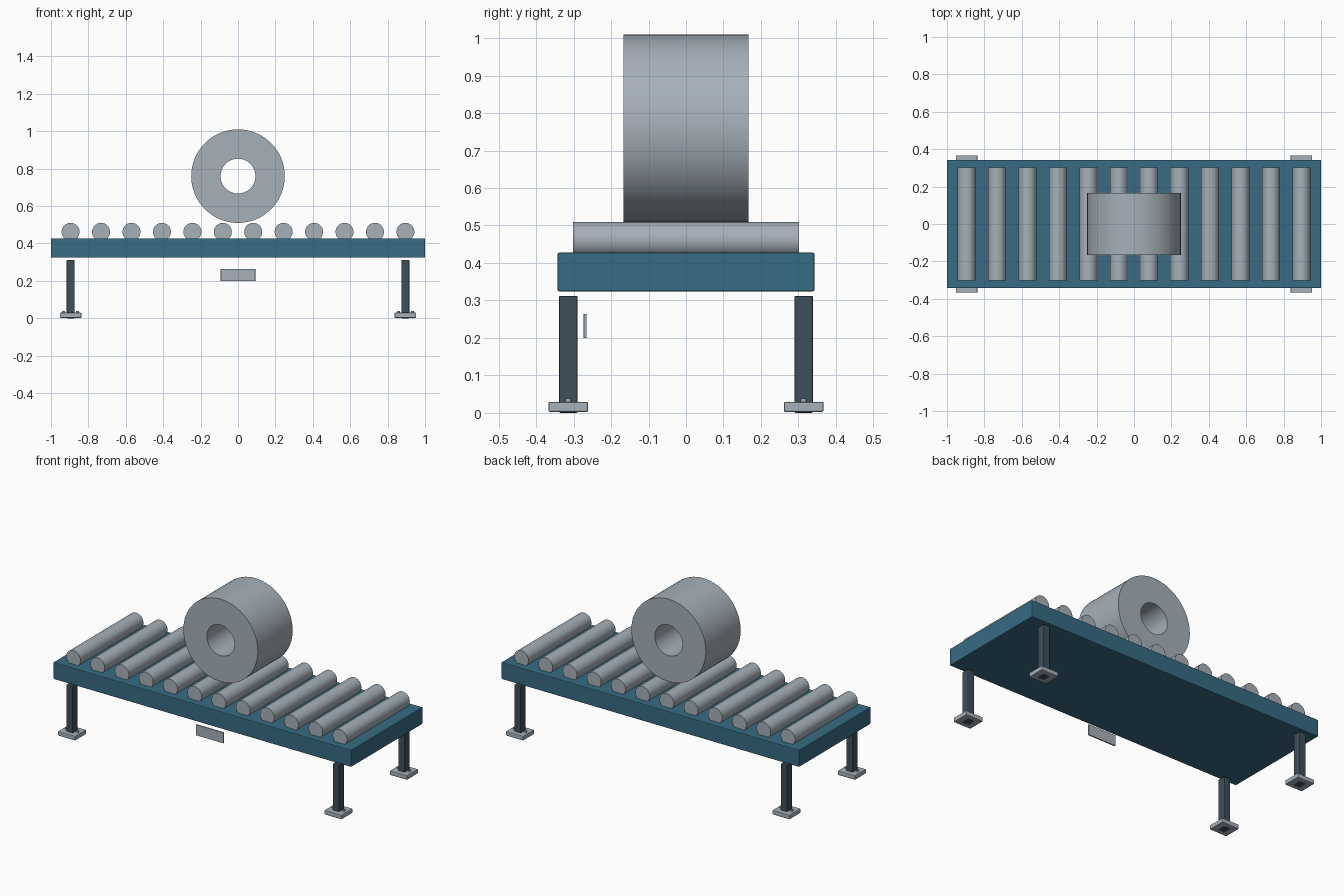
import bpy, bmesh, math
from mathutils import Matrix

if "Cube" in bpy.data.objects:
    bpy.data.objects.remove(bpy.data.objects["Cube"], do_unlink=True)


def material(name, rgb):
    m = bpy.data.materials.new(name)
    m.use_nodes = True
    m.diffuse_color = (*rgb, 1)
    m.node_tree.nodes["Principled BSDF"].inputs["Base Color"].default_value = (*rgb, 1)
    return m


teal = material("teal paint", (0.038, 0.15, 0.228))
dark = material("dark slate", (0.048, 0.08, 0.102))
steel = material("brushed steel", (0.38, 0.435, 0.49))


def finish(name, bm, mat, smooth=True):
    bmesh.ops.recalc_face_normals(bm, faces=bm.faces)
    mesh = bpy.data.meshes.new(name)
    bm.to_mesh(mesh)
    bm.free()
    mesh.materials.append(mat)
    obj = bpy.data.objects.new(name, mesh)
    bpy.context.collection.objects.link(obj)
    if smooth:
        bpy.ops.object.select_all(action='DESELECT')
        obj.select_set(True)
        bpy.context.view_layer.objects.active = obj
        bpy.ops.object.shade_smooth_by_angle(angle=math.radians(30))
    return obj


def box(name, centre, size, mat, bevel=0.0):
    bm = bmesh.new()
    bmesh.ops.create_cube(bm, size=1, matrix=Matrix.Translation(centre) @ Matrix.Diagonal((*size, 1)))
    obj = finish(name, bm, mat, smooth=False)
    if bevel:
        mod = obj.modifiers.new("soft edges", 'BEVEL')
        mod.width = bevel
        mod.segments = 2
    return obj


def cylinder(name, centre, radius, length, mat, along_y=True, sides=48):
    bm = bmesh.new()
    turn = Matrix.Rotation(math.pi / 2, 4, 'X') if along_y else Matrix.Identity(4)
    bmesh.ops.create_cone(bm, cap_ends=True, segments=sides, radius1=radius, radius2=radius,
                          depth=length, matrix=Matrix.Translation(centre) @ turn)
    return finish(name, bm, mat)


def ring(name, centre, outer, inner, length, mat, sides=96):
    # Rectangular profile revolved about the y axis
    bm = bmesh.new()
    h = length / 2
    verts = [bm.verts.new((r, y, 0)) for r, y in
             ((inner, -h), (outer, -h), (outer, h), (inner, h))]
    edges = [bm.edges.new((verts[i], verts[(i + 1) % 4])) for i in range(4)]
    bmesh.ops.spin(bm, geom=verts + edges, cent=(0, 0, 0), axis=(0, 1, 0),
                   angle=math.tau, steps=sides, use_duplicate=False)
    bmesh.ops.remove_doubles(bm, verts=bm.verts, dist=0.0001)
    bmesh.ops.translate(bm, verts=bm.verts, vec=centre)
    return finish(name, bm, mat)


# Conveyor bed
box("bed", (0, 0, 0.376), (2, 0.686, 0.103), teal, 0.004)

# Row of rollers sunk into the bed
count = 12
for i in range(count):
    x = -0.895 + 1.79 * i / (count - 1)
    cylinder(f"roller_{i + 1}", (x, 0, 0.462), 0.048, 0.603, steel)

# Coil resting on the rollers
ring("coil", (0, 0, 0.76), 0.25, 0.093, 0.334, steel)

# Legs with foot plates and anchor bolts
for side, sx in (("left", 1), ("right", -1)):
    for end, sy in (("front", -1), ("back", 1)):
        x, y = sx * 0.895, sy * 0.314
        tag = f"{end}_{side}"
        box(f"leg_{tag}", (x, y, 0.156), (0.043, 0.05, 0.312), dark, 0.004)
        box(f"foot_{tag}", (x, y, 0.016), (0.116, 0.106, 0.027), steel, 0.004)
        for k in (-1, 1):
            cylinder(f"bolt_{tag}_{'outer' if k == sx else 'inner'}",
                     (x + k * 0.037, y, 0.033), 0.008, 0.012, steel, False, 16)

# Blank plate below the front edge
box("data_plate", (0, -0.269, 0.232), (0.185, 0.008, 0.065), steel, 0.001)
